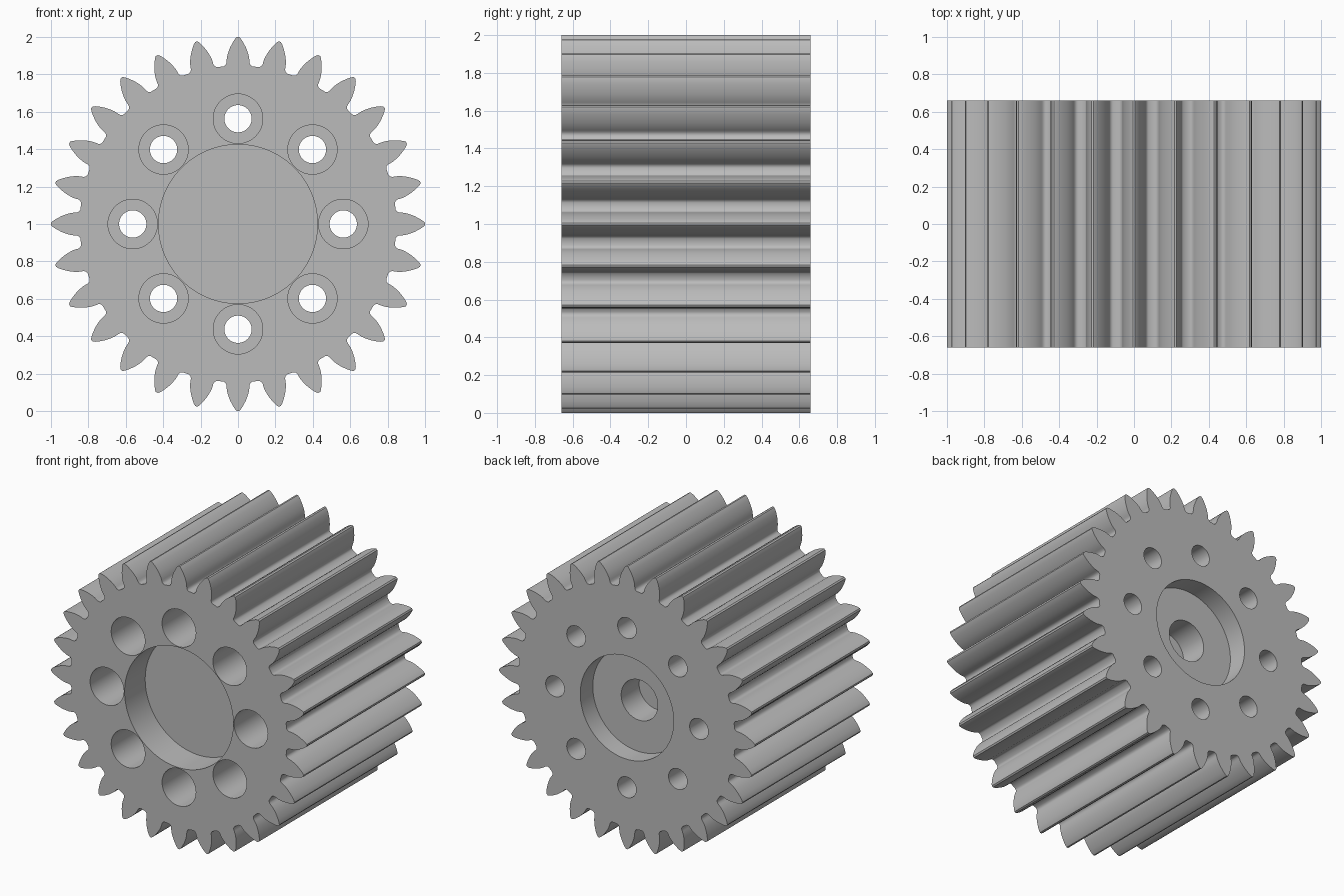
import bpy, bmesh
from math import sin, cos, pi, radians
from mathutils import Matrix

if "Cube" in bpy.data.objects:
    bpy.data.objects.remove(bpy.data.objects["Cube"], do_unlink=True)

TEETH = 28
HALF = 0.66          # half of the gear's length along y
CENTRE = 1.0         # height of the axis

steel = bpy.data.materials.new("steel_grey")
steel.use_nodes = True
GREY = (0.5, 0.5, 0.5, 1)
steel.diffuse_color = GREY
steel.node_tree.nodes["Principled BSDF"].inputs["Base Color"].default_value = GREY

# One flank of a tooth, from tip to root: (distance from axis, half width)
FLANK = [(1.0, 0.006), (0.99, 0.016), (0.97, 0.029), (0.945, 0.042), (0.92, 0.052),
         (0.895, 0.059), (0.875, 0.061), (0.862, 0.062), (0.852, 0.067), (0.846, 0.077)]


def make_object(name, bm):
    bmesh.ops.recalc_face_normals(bm, faces=bm.faces)
    mesh = bpy.data.meshes.new(name)
    bm.to_mesh(mesh)
    bm.free()
    obj = bpy.data.objects.new(name, mesh)
    bpy.context.collection.objects.link(obj)
    return obj


# Toothed body: outline extruded along y
bm = bmesh.new()
outline = []
for i in range(TEETH):
    a = 2 * pi * i / TEETH
    tooth = [(r, -w) for r, w in reversed(FLANK)] + FLANK
    for r, w in tooth:
        t = a + w / r
        outline.append(bm.verts.new((r * sin(t), -HALF, CENTRE + r * cos(t))))
face = bm.faces.new(outline)
ext = bmesh.ops.extrude_face_region(bm, geom=[face])
bmesh.ops.translate(bm, vec=(0, 2 * HALF, 0),
                    verts=[v for v in ext["geom"] if isinstance(v, bmesh.types.BMVert)])
gear = make_object("gear_body", bm)
gear.data.materials.append(steel)


def bore(name, radius, y0, y1, ring=0.0, count=1, segments=64):
    """Cut round holes from y0 to y1, evenly spaced on a ring."""
    cb = bmesh.new()
    for i in range(count):
        a = 2 * pi * i / count
        place = Matrix.Translation((ring * sin(a), (y0 + y1) / 2, CENTRE + ring * cos(a)))
        bmesh.ops.create_cone(cb, cap_ends=True, segments=segments, radius1=radius,
                              radius2=radius, depth=y1 - y0,
                              matrix=place @ Matrix.Rotation(pi / 2, 4, 'X'))
    cutter = make_object(name, cb)
    cutter.hide_render = True
    mod = gear.modifiers.new(name, 'BOOLEAN')
    mod.operation = 'DIFFERENCE'
    mod.solver = 'EXACT'
    mod.object = cutter
    return cutter


OUT = HALF + 0.1
cutters = [
    bore("front_recess", 0.425, -OUT, -HALF + 0.23, segments=96),
    bore("back_recess", 0.365, HALF - 0.14, OUT, segments=96),
    bore("back_centre_hole", 0.143, HALF - 0.34, OUT),
    bore("bolt_holes", 0.073, -OUT, OUT, 0.563, 8, 48),
    bore("bolt_counterbores", 0.132, -OUT, 0.0, 0.563, 8, 48),
]

# Bake the cuts, then drop the cutters
bpy.context.view_layer.update()
baked = bpy.data.meshes.new_from_object(
    gear.evaluated_get(bpy.context.evaluated_depsgraph_get()))
gear.modifiers.clear()
gear.data = baked
for c in cutters:
    bpy.data.objects.remove(c, do_unlink=True)

# Smooth flanks and bores with crisp rims
bpy.ops.object.select_all(action='DESELECT')
gear.select_set(True)
bpy.context.view_layer.objects.active = gear
bpy.ops.object.shade_smooth_by_angle(angle=radians(35))
